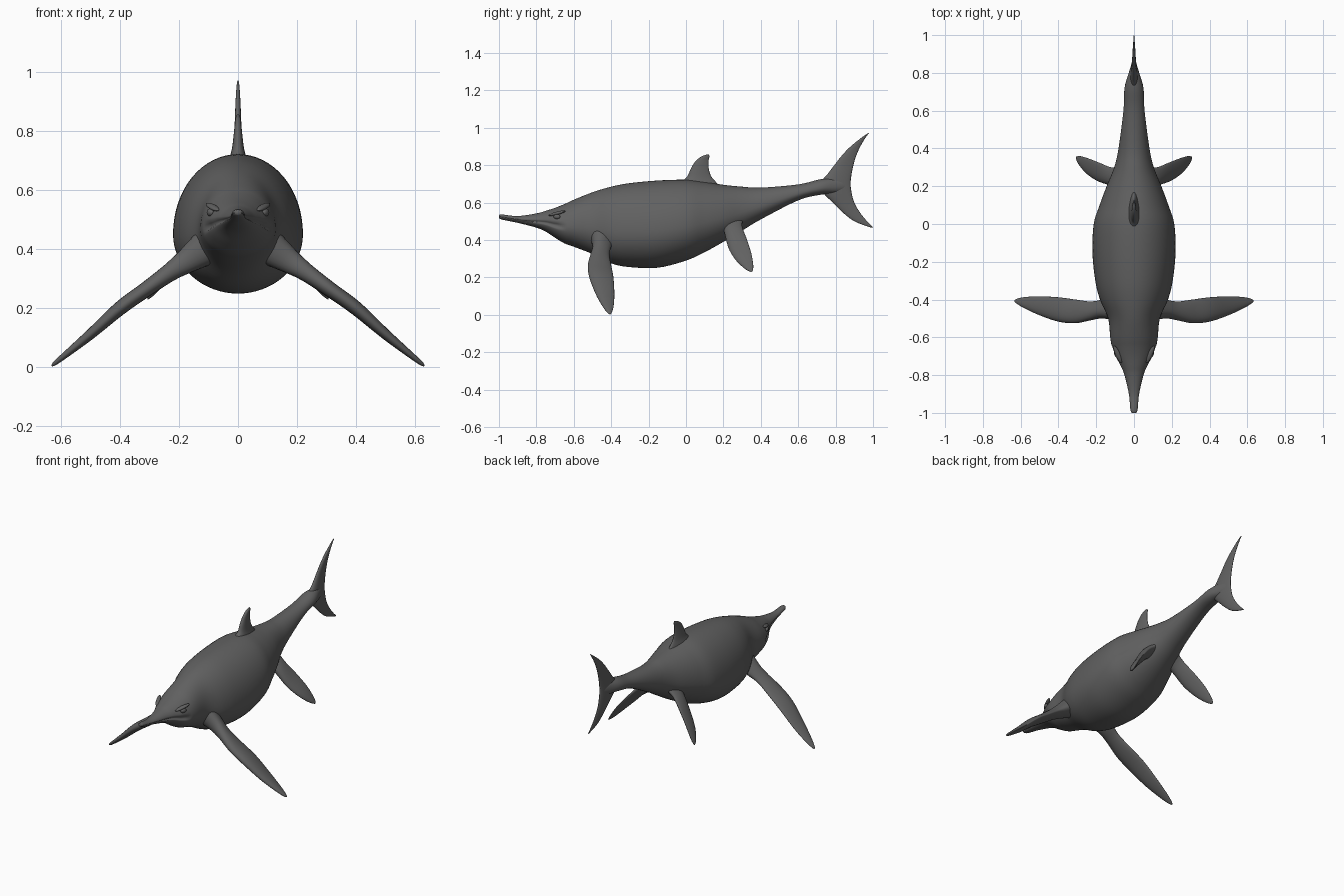
import bpy, bmesh, math
from mathutils import Vector

cube = bpy.data.objects.get("Cube")
if cube:
    bpy.data.objects.remove(cube, do_unlink=True)


def material(name, rgb):
    mat = bpy.data.materials.new(name)
    mat.use_nodes = True
    color = (*rgb, 1)
    mat.diffuse_color = color
    mat.node_tree.nodes["Principled BSDF"].inputs["Base Color"].default_value = color
    return mat


SKIN = material("dark grey skin", (0.12, 0.12, 0.12))


def smooth_rows(rows, steps):
    """Catmull-Rom interpolation through rows of numbers."""
    rows = [Vector(r) for r in rows]
    out = []
    for i in range(len(rows) - 1):
        p, a, b, n = rows[max(i - 1, 0)], rows[i], rows[i + 1], rows[min(i + 2, len(rows) - 1)]
        for k in range(steps):
            t = k / steps
            out.append(0.5 * (2 * a + (b - p) * t + (2 * p - 5 * a + 4 * b - n) * t * t
                              + (3 * a - p - 3 * b + n) * t ** 3))
    return out + [rows[-1]]


def finish(bm, name, mirror=False):
    bmesh.ops.recalc_face_normals(bm, faces=bm.faces)
    mesh = bpy.data.meshes.new(name)
    bm.to_mesh(mesh)
    bm.free()
    mesh.materials.append(SKIN)
    obj = bpy.data.objects.new(name, mesh)
    bpy.context.collection.objects.link(obj)
    for face in mesh.polygons:
        face.use_smooth = True
    if mirror:
        obj.modifiers.new("both sides", "MIRROR")
    return obj


def loft(name, rings, mirror=False):
    """Skin a list of closed rings and cap both ends."""
    bm = bmesh.new()
    loops = [[bm.verts.new(p) for p in ring] for ring in rings]
    for a, b in zip(loops, loops[1:]):
        for i in range(len(a)):
            j = (i + 1) % len(a)
            bm.faces.new((a[i], a[j], b[j], b[i]))
    bm.faces.new(loops[0])
    bm.faces.new(loops[-1])
    return finish(bm, name, mirror)


def fin(name, rows, direction, side, mirror=False):
    """Rows hold front edge, rear edge (both x y z) and half thickness."""
    rings = []
    for row in smooth_rows(rows, 5):
        front, rear, thick = Vector(row[:3]), Vector(row[3:6]), max(row[6], 0.001)
        mid, half = (front + rear) / 2, (front - rear) / 2
        normal = Vector(direction).cross(half).normalized() if side is None else Vector(side)
        ring = []
        for k in range(24):
            a = math.tau * k / 24
            ring.append(mid + half * math.cos(a)
                        + normal * thick * math.sin(a) * (1 + 0.3 * math.cos(a)))
        rings.append(ring)
    return loft(name, rings, mirror)


# Body, from snout tip to tail stem: y, half width, top, bottom
body_rows = [
    (-1, .012, .534, .517), (-.98, .02, .536, .508), (-.9, .028, .528, .492),
    (-.8, .052, .542, .466), (-.75, .073, .556, .445), (-.7, .1, .572, .412),
    (-.65, .117, .592, .382), (-.6, .126, .615, .364), (-.5, .137, .655, .325),
    (-.4, .18, .685, .275), (-.3, .205, .704, .255), (-.15, .22, .718, .252),
    (0, .213, .722, .29), (.1, .182, .71, .335), (.2, .145, .695, .39),
    (.3, .105, .685, .45), (.4, .082, .68, .51), (.6, .056, .697, .612),
    (.72, .05, .725, .642), (.8, .028, .73, .65), (.87, .006, .72, .67),
]
rings = []
for y, w, top, bottom in smooth_rows(body_rows, 5):
    mid = bottom + 0.42 * (top - bottom)
    # the mouth is a narrow groove that fades out at the cheek
    mouth = 0.16 * min(1, max(0, (-.64 - y) / .05))
    ring = []
    for k in range(64):
        a = math.tau * k / 64
        s, c = math.sin(a), math.cos(a)
        off = min(abs(a), abs(a - math.pi), abs(a - math.tau))
        groove = 1 - mouth * math.exp(-(off / 0.12) ** 2)
        height = top - mid if s > 0 else mid - bottom
        ring.append(Vector((w * c * groove, y, mid + height * s)))
    rings.append(ring)
loft("body", rings)

# Tail fluke, lower tip to upper tip: z, front y, rear y, half thickness
fluke = [
    (.468, .985, 1, .002), (.5, .9, .968, .006), (.55, .835, .928, .009),
    (.6, .785, .9, .013), (.65, .735, .886, .018), (.7, .715, .88, .02),
    (.75, .755, .885, .016), (.8, .793, .895, .012), (.85, .832, .91, .01),
    (.9, .88, .932, .008), (.95, .942, .962, .005), (.972, .974, .98, .002),
]
fin("tail_fluke", [(0, f, z, 0, r, z, t) for z, f, r, t in fluke], None, (1, 0, 0))

# Dorsal fin, root to tip
dorsal = [
    (.67, -.05, .19, .04), (.71, -.025, .16, .028), (.74, .007, .135, .02),
    (.78, .025, .122, .015), (.82, .05, .12, .011), (.845, .08, .125, .008),
    (.857, .11, .122, .003),
]
fin("dorsal_fin", [(0, f, z, 0, r, z, t) for z, f, r, t in dorsal], None, (1, 0, 0))

# Front flippers: x, z, front y, rear y, half thickness
flipper = [
    (.1, .41, -.51, -.38, .06), (.17, .362, -.5, -.4, .042), (.23, .322, -.51, -.41, .03),
    (.31, .265, -.525, -.4, .025), (.4, .2, -.517, -.388, .023), (.5, .112, -.483, -.383, .017),
    (.58, .046, -.446, -.387, .011), (.62, .014, -.422, -.396, .007), (.632, .004, -.41, -.403, .002),
]
fin("front_flipper", [(x, f, z, x, r, z, t) for x, z, f, r, t in flipper],
    (.46, 0, -.36), None, mirror=True)

# Hind flippers: front edge, rear edge, half thickness
hind = [
    (.06, .19, .48, .06, .31, .52, .035), (.12, .205, .44, .12, .3, .475, .026),
    (.19, .228, .355, .19, .327, .4, .017), (.25, .268, .29, .25, .35, .325, .013),
    (.29, .315, .246, .29, .36, .262, .008), (.306, .345, .23, .306, .356, .234, .002),
]
fin("hind_flipper", hind, (.2, .09, -.24), None, mirror=True)


def ellipsoid(name, centre, size, tilt):
    bm = bmesh.new()
    bmesh.ops.create_uvsphere(bm, u_segments=20, v_segments=12, radius=1)
    for v in bm.verts:
        x, y, z = (v.co[i] * size[i] for i in range(3))
        v.co = Vector(centre) + Vector((x + tilt[0] * y, y, z + tilt[1] * y))
    finish(bm, name, mirror=True)


# Eyes under low brow ridges
ellipsoid("eye", (.094, -.69, .525), (.011, .018, .013), (.3, 0))
ellipsoid("brow_ridge", (.086, -.69, .543), (.014, .045, .009), (.4, .25))
